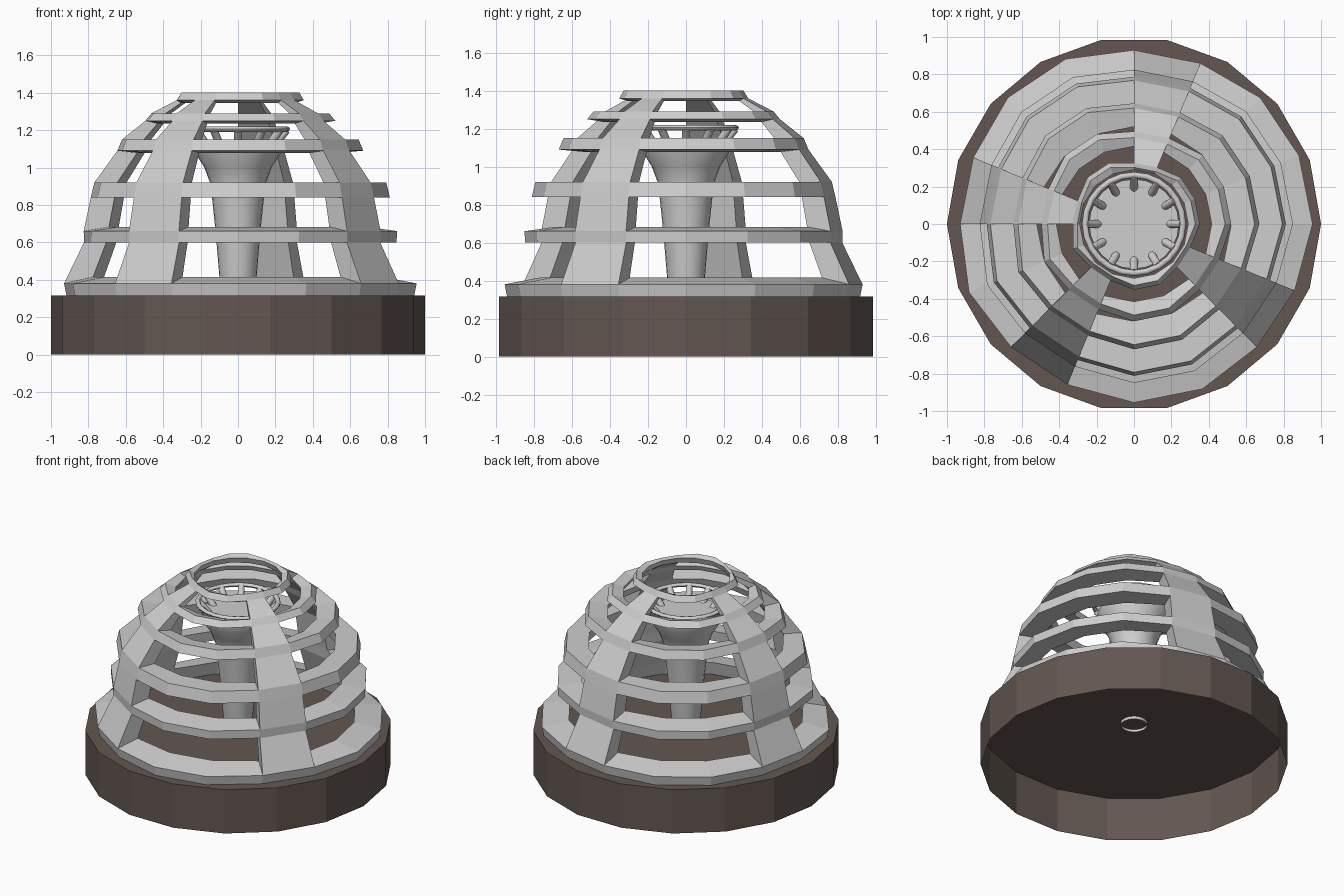
import bpy, bmesh, math
from mathutils import Vector, Matrix

if "Cube" in bpy.data.objects:
    bpy.data.objects.remove(bpy.data.objects["Cube"])


def material(name, rgb):
    m = bpy.data.materials.new(name)
    m.diffuse_color = (*rgb, 1)
    m.use_nodes = True
    m.node_tree.nodes["Principled BSDF"].inputs["Base Color"].default_value = m.diffuse_color
    return m


grey = material("pale_grey", (0.62, 0.62, 0.62))
brown = material("dark_brown", (0.125, 0.094, 0.083))


def finish(name, bm, mat, smooth=None):
    bmesh.ops.recalc_face_normals(bm, faces=bm.faces)
    me = bpy.data.meshes.new(name)
    bm.to_mesh(me)
    bm.free()
    me.materials.append(mat)
    ob = bpy.data.objects.new(name, me)
    bpy.context.collection.objects.link(ob)
    if smooth:
        bpy.context.view_layer.objects.active = ob
        ob.select_set(True)
        bpy.ops.object.shade_smooth_by_angle(angle=math.radians(smooth))
        ob.select_set(False)
    return ob


def polar(r, a, z):
    return Vector((r * math.cos(a), r * math.sin(a), z))


def lathe(name, profile, sides, mat, closed=False, smooth=None):
    bm = bmesh.new()
    rows = [[bm.verts.new(polar(r, 2 * math.pi * k / sides, z)) for k in range(sides)]
            for r, z in profile]
    for i in range(len(rows) if closed else len(rows) - 1):
        a, b = rows[i], rows[(i + 1) % len(rows)]
        for k in range(sides):
            n = (k + 1) % sides
            bm.faces.new((a[k], a[n], b[n], b[k]))
    if not closed:
        bm.faces.new(rows[-1])          # cap on the last row only
    return finish(name, bm, mat, smooth)


# Plinth: 18-sided shell, open underneath
lathe("plinth", [(1.0, 0.0), (1.0, 0.315)], 18, brown)

# Cage dome: outer (r, z) and inner (r, z) at each level; even bands are full
# rings, odd bands keep only the four ribs
LEVELS = [
    (0.942, 0.315, 0.800, 0.318), (0.955, 0.380, 0.775, 0.415),
    (0.848, 0.600, 0.700, 0.610), (0.850, 0.660, 0.690, 0.683),
    (0.812, 0.840, 0.660, 0.840), (0.793, 0.920, 0.645, 0.920),
    (0.670, 1.090, 0.540, 1.078), (0.645, 1.150, 0.520, 1.130),
    (0.520, 1.250, 0.430, 1.235), (0.487, 1.290, 0.415, 1.270),
    (0.352, 1.360, 0.305, 1.345), (0.328, 1.400, 0.290, 1.385),
]
SEGS = 16
RIBS = {3, 7, 10, 14}
rib_edges = RIBS | {(r + 1) % SEGS for r in RIBS}


def filled(i, j):
    return 0 <= i < len(LEVELS) - 1 and (i % 2 == 0 or j % SEGS in RIBS)


bm = bmesh.new()
cache = {}


def vert(i, j, inner):
    j %= SEGS
    key = (i, j, inner)
    if key not in cache:
        ro, zo, ri, zi = LEVELS[i]
        r, z = (ri, zi) if inner else (ro - (0.025 if j in rib_edges else 0), zo)
        cache[key] = bm.verts.new(polar(r, 2 * math.pi * j / SEGS, z))
    return cache[key]


for i in range(len(LEVELS) - 1):
    for j in range(SEGS):
        if not filled(i, j):
            continue
        for inner in (0, 1):
            bm.faces.new([vert(a, b, inner) for a, b in
                          ((i, j), (i, j + 1), (i + 1, j + 1), (i + 1, j))])
        # walls where the neighbouring cell is open
        for ni, nj, p, q in ((i - 1, j, (i, j), (i, j + 1)),
                             (i + 1, j, (i + 1, j), (i + 1, j + 1)),
                             (i, j - 1, (i, j), (i + 1, j)),
                             (i, j + 1, (i, j + 1), (i + 1, j + 1))):
            if not filled(ni, nj):
                bm.faces.new((vert(*p, 0), vert(*q, 0), vert(*q, 1), vert(*p, 1)))
finish("cage_dome", bm, grey)

# Flared stem with a flat top, open at the bottom
lathe("flared_stem", [(0.085, 0.295), (0.10, 0.42), (0.12, 0.66), (0.138, 0.83),
                      (0.15, 0.92), (0.18, 1.00), (0.23, 1.08), (0.24, 1.13)],
      24, grey, smooth=35)

# Thin hoop above the stem
hoop = [(0.262 + 0.016 * math.cos(t * math.pi / 4), 1.205 + 0.014 * math.sin(t * math.pi / 4))
        for t in range(8)]
lathe("stem_hoop", hoop, 24, grey, closed=True, smooth=50)

# Twelve tilted pegs holding the hoop
bm = bmesh.new()
for k in range(12):
    a = math.radians(30 * k)
    lo, hi = polar(0.185, a, 1.11), polar(0.258, a, 1.20)
    d = hi - lo
    rot = d.to_track_quat('Z', 'Y').to_matrix().to_4x4()
    bmesh.ops.create_cone(bm, cap_ends=True, segments=10, radius1=0.022, radius2=0.022,
                          depth=d.length, matrix=Matrix.Translation((lo + hi) / 2) @ rot)
finish("stem_pegs", bm, grey, smooth=40)
